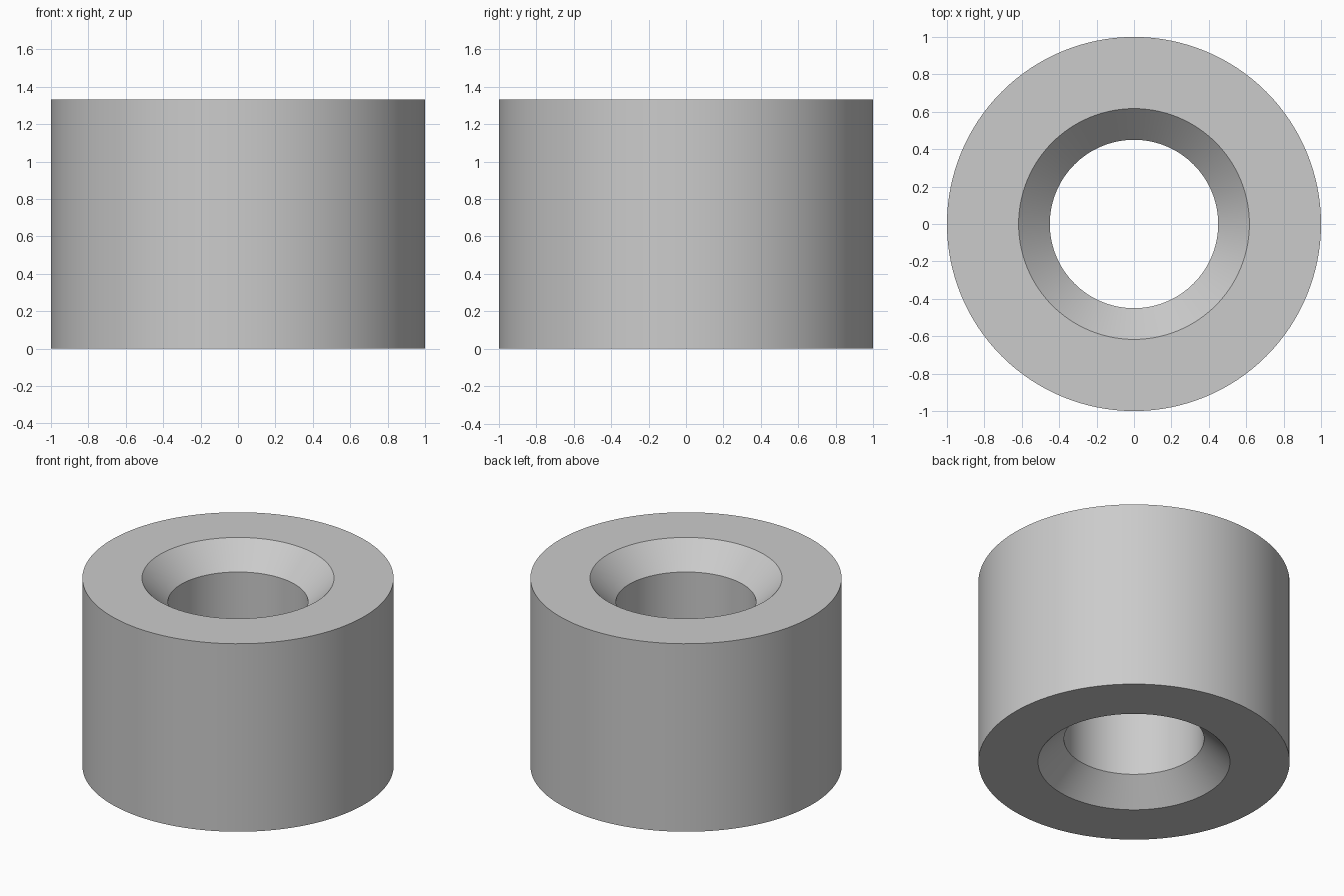
import bpy
import bmesh
import math
from mathutils import Matrix, Vector

cube = bpy.data.objects.get("Cube")
if cube:
    bpy.data.objects.remove(cube, do_unlink=True)

HEIGHT = 1.333
OUTER = 1.0
BORE = 0.45
CHAMFER = 0.167
SEGMENTS = 128

# Plain grey material
grey = bpy.data.materials.new("plain grey")
grey.use_nodes = True
colour = (0.6, 0.6, 0.6, 1.0)
grey.diffuse_color = colour
for node in grey.node_tree.nodes:
    if node.type == "BSDF_PRINCIPLED":
        node.inputs["Base Color"].default_value = colour

# Closed half section of the bushing: outer wall, rims, chamfers and bore
mouth = BORE + CHAMFER
section = [
    (OUTER, 0), (OUTER, HEIGHT),
    (mouth, HEIGHT), (BORE, HEIGHT - CHAMFER),
    (BORE, CHAMFER), (mouth, 0),
]

# Revolve the section around the vertical axis
bm = bmesh.new()
verts = [bm.verts.new((r, 0, z)) for r, z in section]
edges = [bm.edges.new((v, verts[(i + 1) % len(verts)])) for i, v in enumerate(verts)]
bmesh.ops.spin(bm, geom=verts + edges, cent=(0, 0, 0), axis=(0, 0, 1),
               angle=math.tau, steps=SEGMENTS)
bmesh.ops.remove_doubles(bm, verts=bm.verts, dist=0.0001)
bmesh.ops.recalc_face_normals(bm, faces=bm.faces)

mesh = bpy.data.meshes.new("chamfered_bushing")
bm.to_mesh(mesh)
bm.free()
mesh.materials.append(grey)

bushing = bpy.data.objects.new("chamfered_bushing", mesh)
bpy.context.collection.objects.link(bushing)

# Smooth walls with crisp rims
bpy.ops.object.select_all(action="DESELECT")
bushing.select_set(True)
bpy.context.view_layer.objects.active = bushing
bpy.ops.object.shade_smooth_by_angle(angle=math.radians(30))
